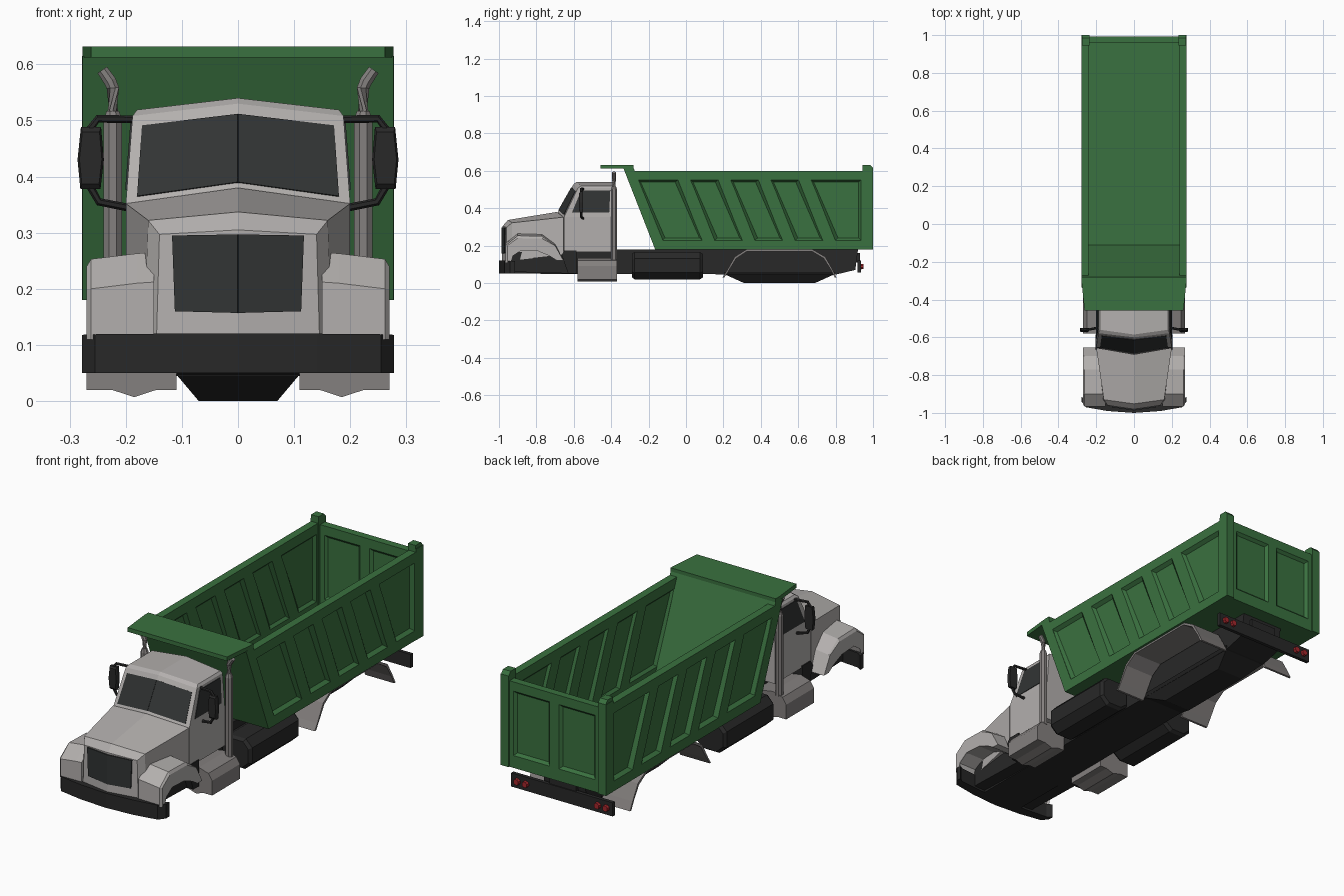
import bpy, bmesh, math
from mathutils import Vector

if "Cube" in bpy.data.objects:
    bpy.data.objects.remove(bpy.data.objects["Cube"])


def material(name, rgb):
    m = bpy.data.materials.new(name)
    m.diffuse_color = (*rgb, 1)
    m.use_nodes = True
    m.node_tree.nodes["Principled BSDF"].inputs["Base Color"].default_value = m.diffuse_color
    return m


GREEN = material("bed_green", (0.042, 0.165, 0.050))
LIGHT = material("cab_light_grey", (0.45, 0.43, 0.42))
GREY = material("metal_grey", (0.23, 0.215, 0.21))
BLACK = material("frame_black", (0.021, 0.021, 0.021))
GLASS = material("dark_glass", (0.031, 0.034, 0.034))
RED = material("lamp_red", (0.38, 0.02, 0.025))


def add_loft(bm, rings):
    """Skin closed rings of equal size and cap both ends."""
    vs = [[bm.verts.new(p) for p in r] for r in rings]
    n = len(rings[0])
    for a, b in zip(vs, vs[1:]):
        for i in range(n):
            bm.faces.new((a[i], a[(i + 1) % n], b[(i + 1) % n], b[i]))
    bm.faces.new(vs[0])
    bm.faces.new(vs[-1])


def finish(name, bm, mat, mirror=True):
    bmesh.ops.recalc_face_normals(bm, faces=bm.faces[:])
    # open the half mesh on the centre plane
    mid = [f for f in bm.faces if all(abs(v.co.x) < 1e-6 for v in f.verts)]
    bmesh.ops.delete(bm, geom=mid, context='FACES')
    me = bpy.data.meshes.new(name)
    bm.to_mesh(me)
    bm.free()
    ob = bpy.data.objects.new(name, me)
    bpy.context.collection.objects.link(ob)
    me.materials.append(mat)
    if mirror:
        ob.modifiers.new("mirror", 'MIRROR')
    return ob


def loft(name, rings, mat, mirror=True):
    bm = bmesh.new()
    add_loft(bm, rings)
    return finish(name, bm, mat, mirror)


def prism(name, yz, x0, x1, mat, mirror=True):
    return loft(name, [[(x, y, z) for y, z in yz] for x in (x0, x1)], mat, mirror)


def box(name, x, y, z, mat):
    return prism(name, [(y[0], z[0]), (y[1], z[0]), (y[1], z[1]), (y[0], z[1])], *x, mat)


def tube(name, pts, radii, mat, n=8):
    pts = [Vector(p) for p in pts]
    rings = []
    for i, p in enumerate(pts):
        d = pts[min(i + 1, len(pts) - 1)] - pts[max(i - 1, 0)]
        q = d.to_track_quat('Z', 'Y')
        rings.append([p + q @ Vector((radii[i] * math.cos(a), radii[i] * math.sin(a), 0))
                      for a in (2 * math.pi * (k + .5) / n for k in range(n))])
    return loft(name, rings, mat)


def plate(name, corners, mat, off=0.003):
    c = [Vector(p) for p in corners]
    nrm = (c[2] - c[0]).cross(c[3] - c[1]).normalized() * off
    return loft(name, [[p - nrm for p in c], [p + nrm for p in c]], mat)


def patch(c, u0, u1, v0, v1):
    """Sub-quad of a bilinear face: bottom a-b, top d-e."""
    a, b, d, e = [Vector(p) for p in c]
    return [a.lerp(b, u).lerp(d.lerp(e, u), v)
            for u, v in ((u0, v0), (u1, v0), (u1, v1), (u0, v1))]


def cut_panels(ob, panels, axis, depths):
    """Sink tapered panels into both faces of a wall; depths = (outside, bottom) pairs."""
    bm = bmesh.new()
    for pan in panels:
        cy = sum(p[0] for p in pan) / len(pan)
        cz = sum(p[1] for p in pan) / len(pan)
        small = [(p[0] - math.copysign(.018, p[0] - cy), p[1] - math.copysign(.016, p[1] - cz)) for p in pan]
        for d0, d1 in depths:
            add_loft(bm, [[(d, s, t) if axis == 'x' else (s, d, t) for s, t in poly]
                          for d, poly in ((d0, pan), (d1, small))])
    cutter = finish(ob.name + "_panel_cutter", bm, GREEN, False)
    cutter.hide_render = True
    cutter.hide_viewport = True
    m = ob.modifiers.new("panels", 'BOOLEAN')
    m.operation, m.object, m.solver = 'DIFFERENCE', cutter, 'EXACT'


# --- dump bed: side walls with slanted recessed panels
wall = prism("bed_side_wall", [(-.325, .60), (-.165, .18), (.99, .18), (.99, .60)],
             .24, .277, GREEN, False)
panels = []
for y0, y1 in ((-.26, -.04), (.02, .175), (.235, .39), (.45, .605), (.665, .94)):
    end = y1 if y1 > .9 else y1 + .13
    panels.append([(y0, .555), (y0 + .13, .225), (end, .225), (y1, .555)])
cut_panels(wall, panels, 'x', ((.281, .260), (.236, .252)))
wall.modifiers.new("mirror", 'MIRROR')

# --- tailgate, posts, floor, sloped front wall and canopy
gate = loft("tailgate", [[(x, y, z) for x, z in ((-.245, .18), (.245, .18), (.245, .59), (-.245, .59))]
                         for y in (.957, .993)], GREEN, False)
cut_panels(gate, [[(s - .1, .235), (s + .1, .235), (s + .1, .55), (s - .1, .55)] for s in (-.12, .12)],
           'y', ((.997, .98), (.953, .967)))
box("bed_rear_post", (.236, .278), (.945, 1.0), (.18, .615), GREEN)
prism("post_cap", [(.945, .60), (1.0, .60), (1.0, .615), (.985, .632), (.945, .632)], .236, .276, GREEN)
box("bed_floor", (0, .245), (-.165, .97), (.18, .20), GREEN)
prism("bed_front_wall", [(-.335, .615), (-.165, .18), (-.11, .195), (-.28, .615)], 0, .277, GREEN)
loft("bed_canopy", [[(0, y, z), (x, y, z), (x, y, .632), (0, y, .632)]
                    for y, x, z in ((-.457, .262, .612), (-.31, .277, .612), (-.295, .277, .60), (-.28, .277, .60))],
     GREEN)

# --- frame, belly and front wheel wells
prism("frame", [(-.95, .05), (.8, .045), (.905, .07), (.92, .18), (-.95, .18)], 0, .11, BLACK)
loft("rear_belly", [[(0, y0, z), (x, y0, z), (x, y1, z), (0, y1, z)]
                    for z, x, y0, y1 in ((.06, .118, .2, .8), (.045, .108, .21, .79), (0, .07, .31, .69))], BLACK)
prism("front_wheel_well", [(-.94, .06), (-.59, .05), (-.59, .175), (-.94, .165)], 0, .172, BLACK)
prism("wheel_well_flap", [(-.665, .15), (-.63, .05), (-.585, .05), (-.585, .175), (-.65, .175)], .11, .205, BLACK)

# --- bonnet and cab
loft("bonnet", [
    [(0, -.98, .305), (.14, -.96, .297), (.145, -.96, .12), (0, -.985, .12)],
    [(0, -.952, .337), (.16, -.93, .322), (.167, -.93, .12), (0, -.955, .12)],
    [(0, -.69, .38), (.2, -.655, .352), (.2, -.655, .15), (0, -.69, .15)]], LIGHT)
base = [(0, -.685, .38), (.2, -.652, .352), (.2, -.385, .352), (0, -.385, .352)]
roof = [(0, -.60, .530), (.188, -.578, .508), (.188, -.385, .508), (0, -.385, .530)]
cap = [(0, -.585, .54), (.18, -.56, .519), (.18, -.39, .519), (0, -.39, .54)]
loft("cab", [[(x, y, .165) for x, y, z in base], base, roof, cap], LIGHT)

# --- glass and grille
plate("windscreen", patch((base[0], base[1], roof[0], roof[1]), 0, .90, .06, .87), GLASS)
plate("side_window", patch((base[1], base[2], roof[1], roof[2]), .12, .9, .16, .92), GLASS)
plate("grille", [(0, -.983, .157), (.112, -.966, .160), (.117, -.966, .295), (0, -.983, .297)], GLASS, .004)

# --- front wings and bumper
outer = [(-.965, .11), (-.965, .20), (-.90, .253), (-.77, .25), (-.70, .20), (-.655, .12)]
inner = [(-.945, .11), (-.935, .145), (-.88, .175), (-.79, .17), (-.73, .145), (-.69, .12)]
wing = outer + inner[::-1]
loft("front_wing", [[(x, y, z + dz * (z > .19)) for y, z in wing]
                    for x, dz in ((.15, .012), (.18, .010), (.262, 0))]
     + [[(.27, y + (.01 if y < -.9 else 0), min(z, .2 + (z - .2) * .75)) for y, z in wing]], LIGHT)
loft("bumper", [[(x, y0, z0), (x, y1, z0), (x, y1, z1), (x, y0, z1)]
                for x, y0, y1, z0, z1 in ((0, -1.0, -.94, .05, .12), (.14, -.99, -.94, .05, .12),
                                          (.255, -.97, -.93, .05, .119), (.278, -.94, -.915, .05, .118))], BLACK)

# --- steps under the cab and fuel tanks
step = [(.11, .12), (.2, .135), (.25, .12), (.27, .09), (.27, .02), (.225, .02), (.185, .007), (.145, .02), (.11, .02)]
loft("cab_step", [[(x, y, z) for x, z in step] for y in (-.58, -.37)], GREY)
tank = [(.11, .05), (.15, .02), (.23, .02), (.268, .055), (.268, .13), (.235, .165), (.15, .165), (.11, .14)]
loft("fuel_tank", [[(.19 + (x - .19) * s, y, .093 + (z - .093) * s) for x, z in tank]
                   for y, s in ((-.29, .86), (-.275, 1), (.075, 1), (.09, .86))], BLACK)

# --- rear mudguards
arch = [(.195, .03), (.215, .06), (.26, .14), (.32, .178), (.68, .178), (.745, .14), (.785, .07), (.805, .03)]
under = [(.5 + (y - .5) * .965, z - (.009 if z > .1 else 0)) for y, z in arch]
prism("rear_mudguard", arch + under[::-1], .115, .268, GREY)

# --- exhaust stacks
tube("exhaust_silencer", [(.223, -.385, .12), (.223, -.385, .50), (.223, -.385, .517)], [.018, .018, .012], GREY)
tube("exhaust_tip", [(.223, -.385, .50), (.223, -.385, .558), (.228, -.385, .57), (.242, -.385, .590)],
     [.012, .012, .012, .011], GREY)

# --- door mirrors with arms
loft("door_mirror", [[(.263 + (x - .263) * s, y, .434 + (z - .434) * s)
                      for x, z in ((.245, .378), (.281, .378), (.286, .43), (.28, .488), (.244, .488), (.239, .43))]
                     for y, s in ((-.572, .85), (-.565, 1), (-.55, 1))], BLACK)
tube("mirror_arm_upper", [(.185, -.55, .502), (.25, -.56, .503), (.267, -.56, .48)], [.007] * 3, BLACK, 6)
tube("mirror_arm_lower", [(.197, -.55, .345), (.248, -.56, .355), (.265, -.56, .385)], [.007] * 3, BLACK, 6)

# --- rear bar and lamps
box("rear_bar", (0, .268), (.918, .935), (.055, .12), BLACK)
box("rear_bar_bracket", (0, .07), (.90, .93), (.11, .16), BLACK)
for i, x in enumerate((.19, .235)):
    tube(f"tail_lamp_{i + 1}", [(x, .93, .088), (x, .948, .088)], [.017, .014], RED, 8)
